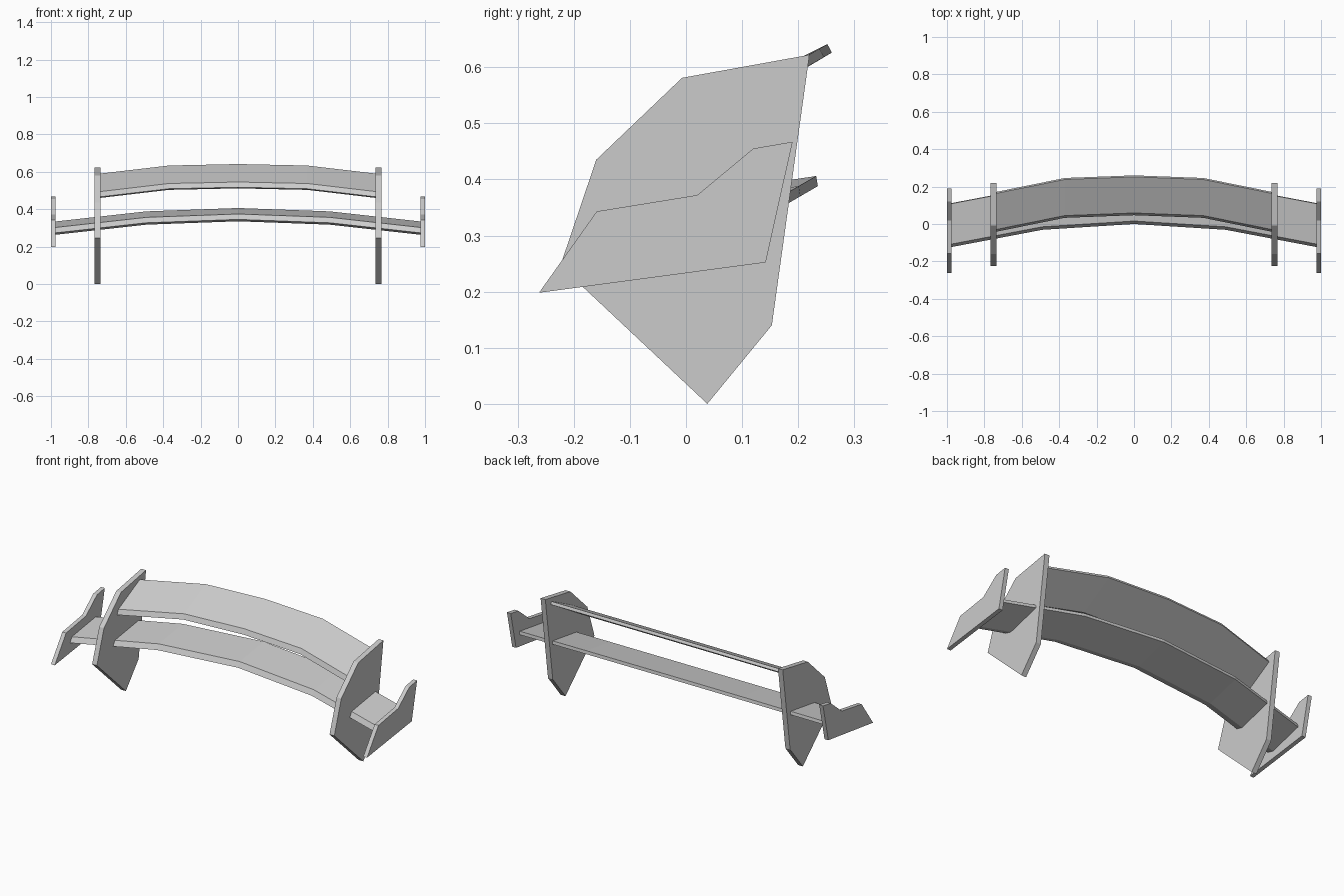
import bpy, bmesh

if "Cube" in bpy.data.objects:
    bpy.data.objects.remove(bpy.data.objects["Cube"])


def loft(name, sections):
    """Skin a row of matching closed cross-sections and cap both ends."""
    bm = bmesh.new()
    rings = [[bm.verts.new(p) for p in s] for s in sections]
    n = len(rings[0])
    for a, b in zip(rings, rings[1:]):
        for i in range(n):
            j = (i + 1) % n
            bm.faces.new((a[i], a[j], b[j], b[i]))
    bm.faces.new(rings[0])
    bm.faces.new(rings[-1])
    bmesh.ops.recalc_face_normals(bm, faces=bm.faces)
    mesh = bpy.data.meshes.new(name)
    bm.to_mesh(mesh)
    bm.free()
    obj = bpy.data.objects.new(name, mesh)
    bpy.context.collection.objects.link(obj)
    return obj


def plate_pair(name, profile, x0, x1):
    """Flat upright plate on each side."""
    for side, s in (("left", -1), ("right", 1)):
        loft(f"{side}_{name}", [[(s * x, y, z) for y, z in profile] for x in (x0, x1)])


def wing(name, profile, stations):
    """Airfoil swept back-and-up toward the middle; stations are (x, dy, dz)."""
    row = [(-x, dy, dz) for x, dy, dz in reversed(stations[1:])] + stations
    loft(name, [[(x, y + dy, z + dz) for y, z in profile] for x, dy, dz in row])


# tall supports
plate_pair("support_plate", [(0.038, 0.0), (0.153, 0.14), (0.22, 0.622),
                             (-0.007, 0.581), (-0.16, 0.435), (-0.224, 0.246)],
           0.736, 0.766)

# stepped outer end plates
plate_pair("end_plate", [(-0.262, 0.198), (0.142, 0.252), (0.19, 0.467),
                         (0.12, 0.455), (0.02, 0.372), (-0.159, 0.343)],
           0.976, 1.0)

# upper wing, between the supports
wing("upper_wing", [(0.059, 0.545), (0.252, 0.641), (0.26, 0.626),
                    (0.066, 0.511), (0.047, 0.517)],
     [(0, 0, 0), (0.37, -0.014, -0.008), (0.745, -0.09, -0.052)])

# lower wing, through the supports to the end plates
wing("lower_wing", [(0.016, 0.374), (0.232, 0.406), (0.235, 0.388),
                    (0.04, 0.335), (0.0, 0.345)],
     [(0, 0, 0), (0.49, -0.031, -0.018), (0.985, -0.125, -0.073)])
